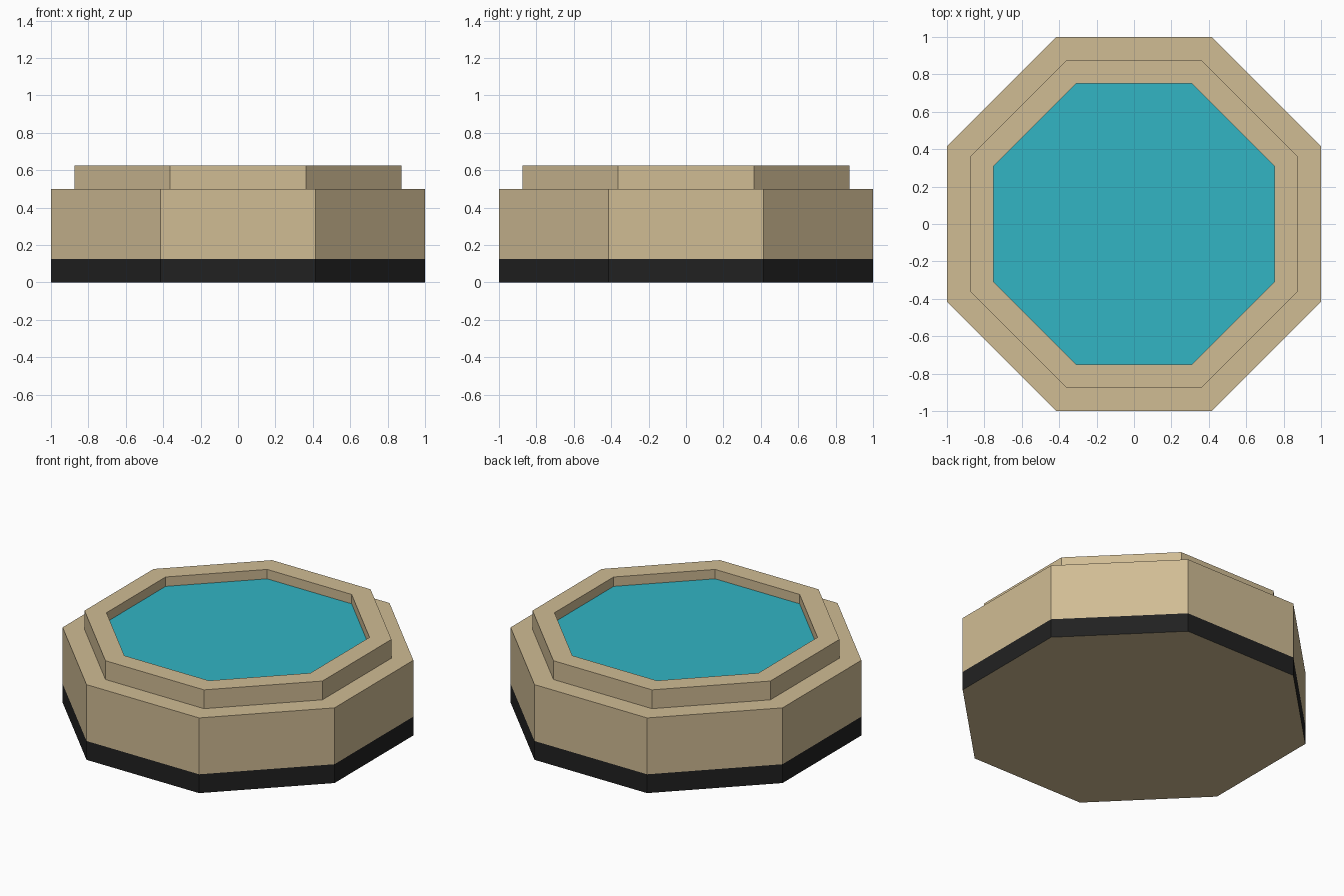
import bpy, bmesh, math

if "Cube" in bpy.data.objects:
    bpy.data.objects.remove(bpy.data.objects["Cube"])

SIDES = 8


def material(name, srgb):
    lin = [((c / 255 + 0.055) / 1.055) ** 2.4 for c in srgb]
    m = bpy.data.materials.new(name)
    m.diffuse_color = (*lin, 1)
    m.use_nodes = True
    m.node_tree.nodes["Principled BSDF"].inputs["Base Color"].default_value = m.diffuse_color
    return m


stone = material("sandstone", (208, 188, 148))
dark = material("dark_base", (33, 33, 33))
water_blue = material("water_blue", (50, 181, 196))


def ring(bm, apothem, z):
    """Octagon of vertices with flat sides facing the axes."""
    r = apothem / math.cos(math.pi / SIDES)
    return [bm.verts.new((r * math.cos((i + 0.5) * math.tau / SIDES),
                          r * math.sin((i + 0.5) * math.tau / SIDES), z))
            for i in range(SIDES)]


def finish(bm, name, mats):
    me = bpy.data.meshes.new(name)
    bm.to_mesh(me)
    bm.free()
    for m in mats:
        me.materials.append(m)
    ob = bpy.data.objects.new(name, me)
    bpy.context.collection.objects.link(ob)
    return ob


# Stone basin: outer wall, step, raised rim and inner wall (apothem, z)
profile = [(1, 0), (1, 0.125), (1, 0.5), (0.875, 0.5),
           (0.875, 0.625), (0.75, 0.625), (0.75, 0.5625)]
bm = bmesh.new()
rings = [ring(bm, a, z) for a, z in profile]
for lo, hi in zip(rings, rings[1:]):
    for i in range(SIDES):
        j = (i + 1) % SIDES
        bm.faces.new((lo[i], lo[j], hi[j], hi[i]))
bm.faces.new(rings[0][::-1])
# Dark band around the foot of the outer wall; the underside stays stone
for f in bm.faces:
    f.normal_update()
    if f.calc_center_median().z < 0.125 and abs(f.normal.z) < 0.5:
        f.material_index = 1
finish(bm, "basin", [stone, dark])

# Water surface, just below the rim
bm = bmesh.new()
bm.faces.new(ring(bm, 0.75, 0.5625))
finish(bm, "water", [water_blue])
